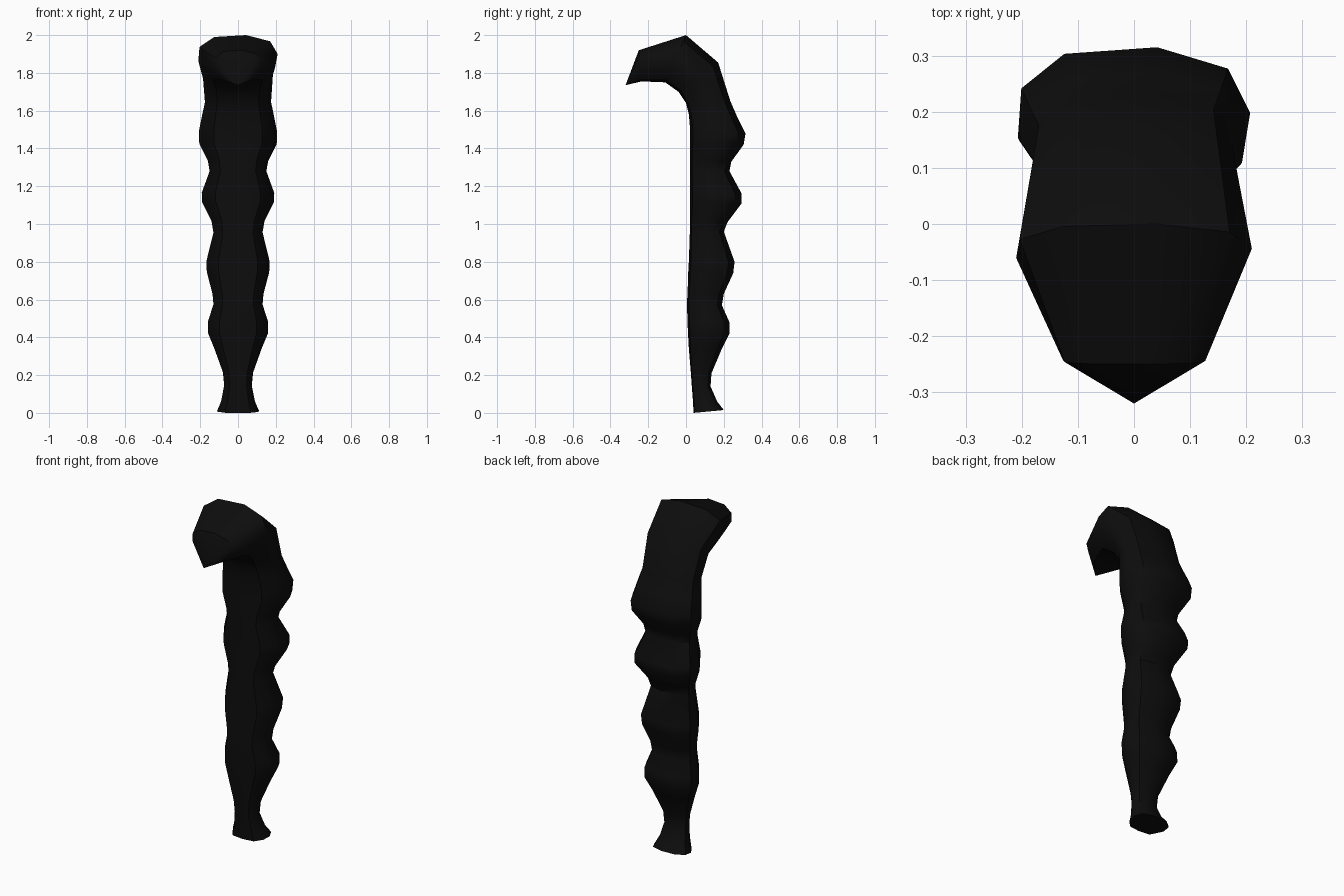
import bpy, bmesh, math
from mathutils import Vector

cube = bpy.data.objects.get("Cube")
if cube:
    bpy.data.objects.remove(cube, do_unlink=True)

# Material
black = bpy.data.materials.new("matte black")
black.use_nodes = True
colour = (0.004, 0.004, 0.004, 1)
black.diffuse_color = colour
bsdf = black.node_tree.nodes["Principled BSDF"]
bsdf.inputs["Base Color"].default_value = colour
bsdf.inputs["Roughness"].default_value = 0.9

# Cross-section: across (-1..1), front to back (0..1)
PROFILE = [(0, 0), (0.62, 0.05), (0.93, 0.3), (1, 0.6), (0.81, 0.87),
           (0.2, 1), (-0.6, 0.96), (-0.97, 0.75), (-1, 0.45), (-0.62, 0.05)]

# Stations: front y, front z, back y, back z, half width
GRIP = [
    (0.040, 0.00, 0.200, 0.015, 0.112),
    (0.037, 0.06, 0.165, 0.06, 0.090),
    (0.030, 0.15, 0.130, 0.14, 0.073),
    (0.025, 0.22, 0.135, 0.21, 0.080),
    (0.015, 0.34, 0.190, 0.34, 0.125),
    (0.010, 0.43, 0.230, 0.42, 0.160),
    (0.008, 0.48, 0.230, 0.48, 0.160),
    (0.005, 0.58, 0.190, 0.57, 0.130),
    (0.008, 0.63, 0.200, 0.63, 0.135),
    (0.012, 0.75, 0.250, 0.74, 0.165),
    (0.015, 0.80, 0.257, 0.80, 0.168),
    (0.020, 0.95, 0.200, 0.96, 0.130),
    (0.020, 1.02, 0.220, 1.01, 0.140),
    (0.022, 1.12, 0.295, 1.11, 0.190),
    (0.022, 1.17, 0.295, 1.16, 0.192),
    (0.022, 1.28, 0.230, 1.28, 0.150),
    (0.022, 1.34, 0.240, 1.33, 0.160),
    (0.022, 1.43, 0.305, 1.42, 0.205),
    (0.022, 1.50, 0.315, 1.48, 0.207),
]
HOOK = [
    (0.015, 1.58, 0.270, 1.57, 0.190),
    (0.000, 1.64, 0.235, 1.65, 0.175),
    (-0.040, 1.70, 0.170, 1.855, 0.185),
    (-0.110, 1.75, 0.000, 2.00, 0.210),
    (-0.235, 1.755, -0.250, 1.92, 0.127),
]

bm = bmesh.new()
rings = []
for fy, fz, by, bz, w in GRIP + HOOK:
    front, back = Vector((0, fy, fz)), Vector((0, by, bz))
    rings.append([bm.verts.new(front.lerp(back, v) + Vector((u * w, 0, 0)))
                  for u, v in PROFILE])

# Skin between neighbouring rings
n = len(PROFILE)
for a, b in zip(rings, rings[1:]):
    for i in range(n):
        j = (i + 1) % n
        bm.faces.new((a[i], a[j], b[j], b[i]))

# Flat foot and pointed hook end
bm.faces.new(rings[0][::-1])
tip = bm.verts.new((0, -0.32, 1.735))
for i in range(n):
    bm.faces.new((rings[-1][i], rings[-1][(i + 1) % n], tip))
bmesh.ops.recalc_face_normals(bm, faces=bm.faces)

mesh = bpy.data.meshes.new("hooked_grip")
bm.to_mesh(mesh)
bm.free()
mesh.materials.append(black)
grip = bpy.data.objects.new("hooked_grip", mesh)
bpy.context.collection.objects.link(grip)

bpy.ops.object.select_all(action='DESELECT')
grip.select_set(True)
bpy.context.view_layer.objects.active = grip
bpy.ops.object.shade_smooth_by_angle(angle=math.radians(40))
